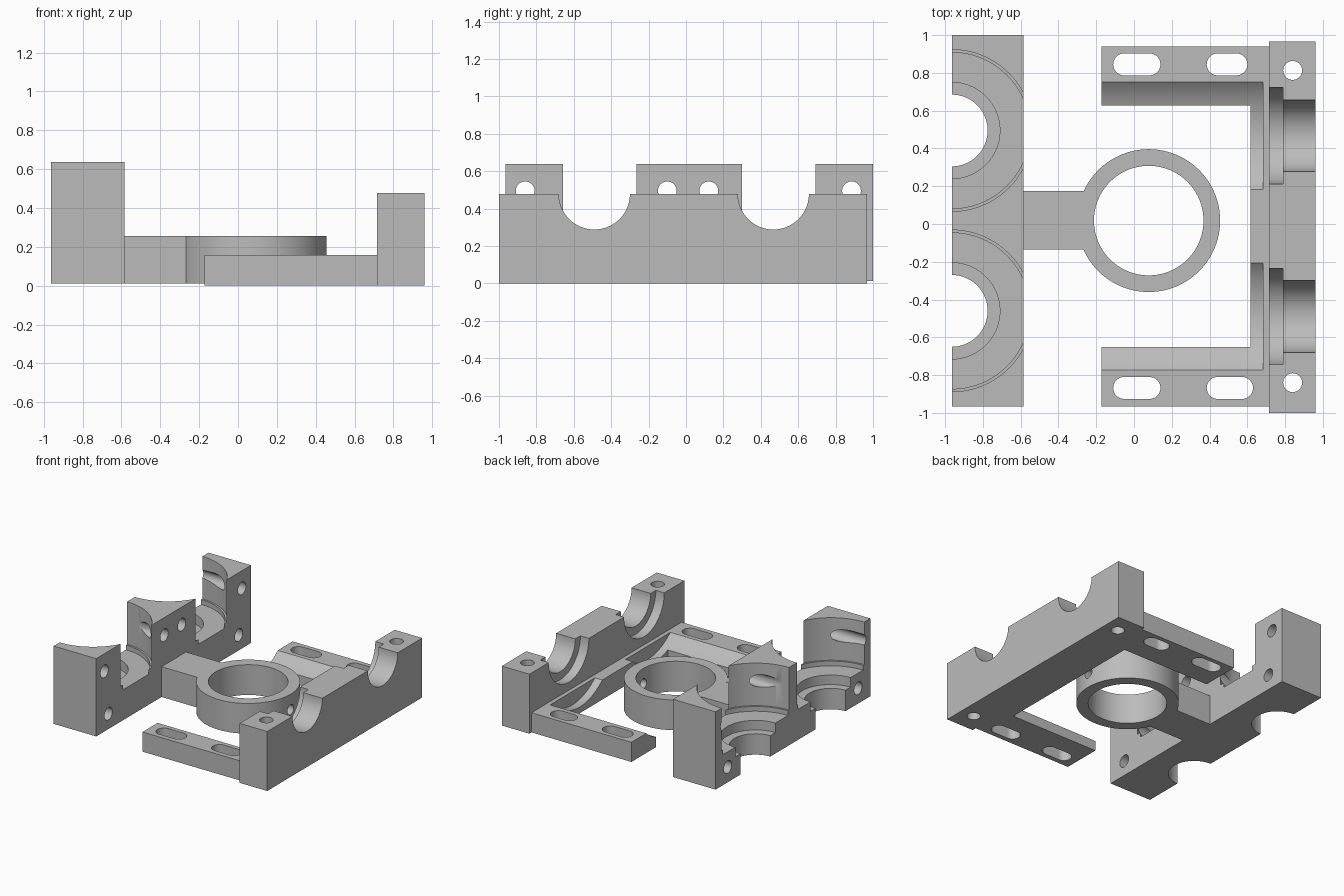
import bpy
import math
from mathutils import Vector

if "Cube" in bpy.data.objects:
    bpy.data.objects.remove(bpy.data.objects["Cube"], do_unlink=True)

grey = bpy.data.materials.new("machined grey")
grey.use_nodes = True
grey.diffuse_color = (0.5, 0.5, 0.5, 1)
grey.node_tree.nodes["Principled BSDF"].inputs["Base Color"].default_value = (0.5, 0.5, 0.5, 1)


def box(name, x, y, z):
    """Box from (low, high) ranges."""
    bpy.ops.mesh.primitive_cube_add(size=1, location=[sum(r) / 2 for r in (x, y, z)])
    ob = bpy.context.object
    ob.name = name
    ob.scale = [r[1] - r[0] for r in (x, y, z)]
    bpy.ops.object.transform_apply(location=True, rotation=True, scale=True)
    return ob


def rod(name, start, end, radius, sides=96):
    """Cylinder between two points."""
    a, b = Vector(start), Vector(end)
    bpy.ops.mesh.primitive_cylinder_add(vertices=sides, radius=radius, depth=(b - a).length,
                                        location=(a + b) / 2)
    ob = bpy.context.object
    ob.name = name
    ob.rotation_euler = (b - a).to_track_quat('Z', 'Y').to_euler()
    bpy.ops.object.transform_apply(location=True, rotation=True, scale=True)
    return ob


def combine(target, tool, operation):
    mod = target.modifiers.new("bool", 'BOOLEAN')
    mod.operation = operation
    mod.solver = 'EXACT'
    mod.object = tool
    bpy.ops.object.select_all(action='DESELECT')
    target.select_set(True)
    bpy.context.view_layer.objects.active = target
    bpy.ops.object.modifier_apply(modifier=mod.name)
    bpy.data.objects.remove(tool, do_unlink=True)


def add(target, tool):
    combine(target, tool, 'UNION')


def cut(target, tool):
    combine(target, tool, 'DIFFERENCE')


def finish(ob):
    ob.data.materials.clear()
    ob.data.materials.append(grey)
    bpy.ops.object.select_all(action='DESELECT')
    ob.select_set(True)
    bpy.context.view_layer.objects.active = ob
    bpy.ops.object.shade_smooth_by_angle(angle=math.radians(30))


# Upright bearing block with arm and ring
RING = (0.078, 0.018)
LOW, ARM_TOP = 0.012, 0.255
upright = box("bearing_block_with_ring", (-0.963, -0.585), (-0.965, 1.0), (LOW, 0.637))
arm = box("arm", (-0.65, -0.24), (-0.135, 0.175), (LOW, ARM_TOP))
add(arm, rod("ring", (*RING, LOW), (*RING, ARM_TOP), 0.378))
add(upright, arm)
cut(upright, rod("ring_bore", (*RING, -1), (*RING, 1), 0.29))
cut(upright, rod("set_screw_hole", (0.2, RING[1], 0.13), (0.7, RING[1], 0.13), 0.04, 48))

# Stepped half bores, open at the back face
for y in (0.495, -0.46):
    for radius, floor in ((0.19, -0.5), (0.255, 0.18), (0.413, ARM_TOP + 0.002), (0.428, 0.295)):
        cut(upright, rod("bore", (-0.965, y, floor), (-0.965, y, 1), radius))

# Bolt holes through the posts
for y, z in ((-0.86, 0.495), (-0.1, 0.495), (0.122, 0.495), (0.885, 0.495),
             (-0.81, 0.135), (0.845, 0.135)):
    cut(upright, rod("bolt_hole", (-1.2, y, z), (-0.4, y, z), 0.05, 48))
finish(upright)

# Slotted U-shaped base plate
frame = box("saddle_block_with_base", (-0.173, 0.8), (-0.965, 0.94), (0, 0.158))
cut(frame, box("opening", (-0.5, 0.617), (-0.65, 0.627), (-0.5, 0.5)))
BORES, AXIS = (0.467, -0.49), 0.478
for y in BORES:
    cut(frame, rod("clearance", (-0.5, y, AXIS), (0.682, y, AXIS), 0.428))
add(frame, box("saddle", (0.715, 0.96), (-1.0, 0.967), (0, AXIS)))

# Stepped half bores running through the saddle
for y in BORES:
    cut(frame, rod("bore", (0.5, y, AXIS), (1.2, y, AXIS), 0.19))
    cut(frame, rod("counterbore", (0.5, y, AXIS), (0.79, y, AXIS), 0.255))

# Mounting slots and vertical bolt holes
for y, slots in ((0.845, ((-0.11, 0.14), (0.385, 0.60))),
                 (-0.868, ((-0.11, 0.14), (0.385, 0.63)))):
    for x0, x1 in slots:
        r = 0.058
        slot = box("slot", (x0 + r, x1 - r), (y - r, y + r), (-0.5, 0.3))
        for x in (x0 + r, x1 - r):
            add(slot, rod("slot_end", (x, y, -0.5), (x, y, 0.3), r, 48))
        cut(frame, slot)
for y in (0.813, -0.84):
    cut(frame, rod("bolt_hole", (0.84, y, -0.5), (0.84, y, 1), 0.05, 48))
finish(frame)
